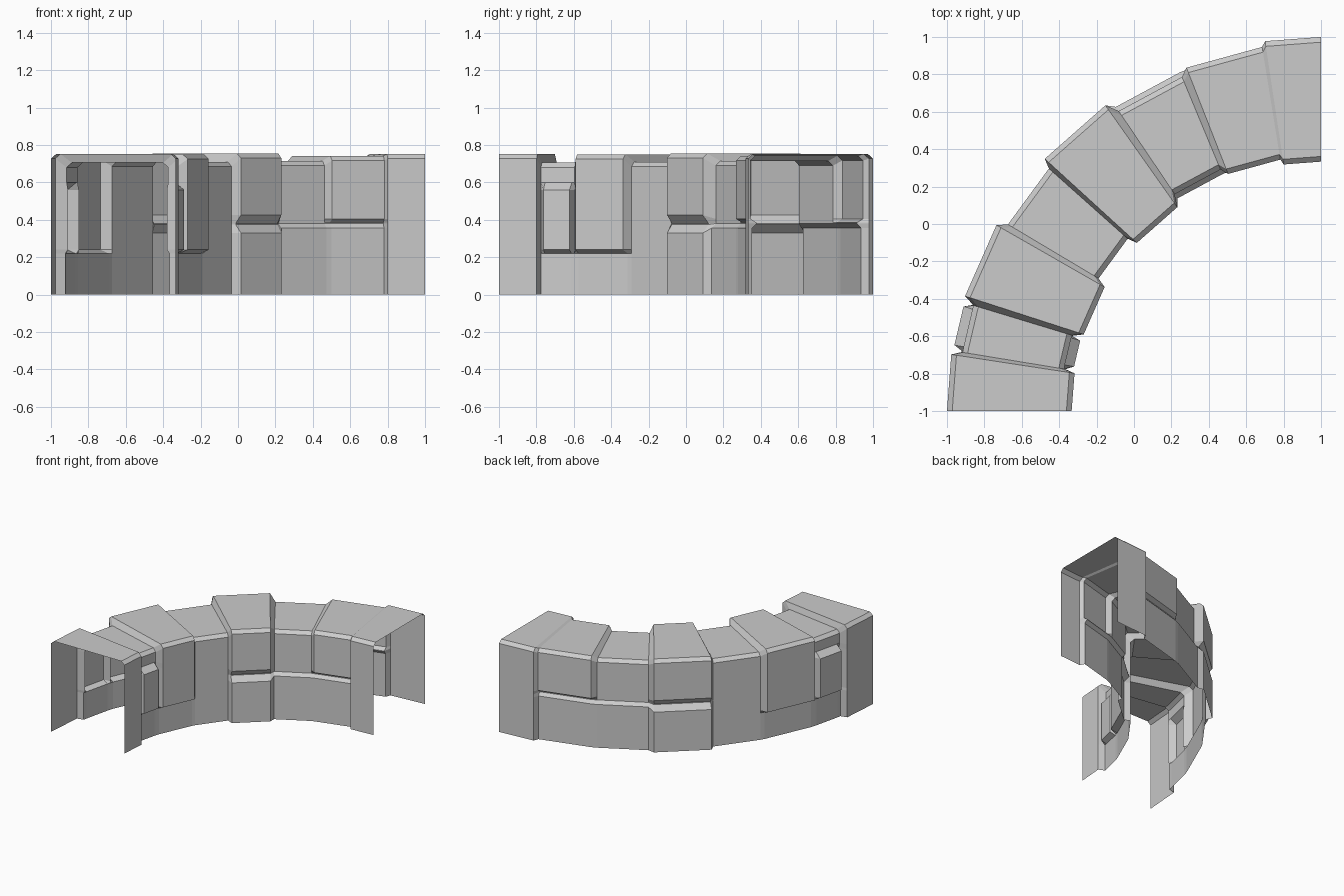
import bpy, bmesh
from math import sin, cos, radians

if "Cube" in bpy.data.objects:
    bpy.data.objects.remove(bpy.data.objects["Cube"])

# Quarter-circle block wall: an open shell lofted through half-width/height sections
CX, CY, MID = 1.0, -1.0, 1.6667
W = 0.3333      # half thickness of protruding blocks
N = 0.282       # half thickness of recessed wall
G = 0.268       # half thickness in joints

Z_LOW = [0, .22, .24, .56, .60]      # heights of low plinth and middle block
Z_MID = [0, .33, .375, .38, .425]    # heights of half-height joint
Z_LEDGE = [0, .355, .38, .385, .405]


def section(widths, zs, top, inset=.028):
    """Half profile: five wall points, then the chamfered top edge."""
    w = widths[-1]
    return list(zip(widths + [w, w - inset], zs + [top - .025, top]))


def plain(w, zs, top):
    return section([w] * 5, zs, top)


end_a = plain(W, Z_LOW, .752)
niche = section([N, N, G, G, .275], Z_LOW, .705)
niche_block = section([N, N, .325, .325, .275], Z_LOW, .705)
pillar = section([N, N, W, W, W], Z_LOW, .75)
joint_block = section([W, W, .295, .295, W], Z_MID, .755)
ledge_low = section([.295, .295, G, G, G], Z_LEDGE, .715)
ledge_high = section([.295, .295, .272, .272, .305], Z_LEDGE, .742)
end_b = plain(W, Z_LEDGE, .752)

# Stations along the arc: angle in degrees, section
stations = [
    (0, end_a), (8.7, end_a),
    (9.3, niche), (10.2, niche_block), (16.3, niche_block), (16.9, niche),
    (17.9, pillar), (29.8, pillar),
    (30.8, plain(N, Z_LOW, .71)), (41.7, plain(N, Z_MID, .71)),
    (42.4, joint_block), (54.8, joint_block),
    (56.0, ledge_low), (67.4, ledge_low),
    (68.6, ledge_high), (80.8, ledge_high),
    (81.4, end_b), (90, end_b),
]

bm = bmesh.new()
rings = []
for angle, half in stations:
    t = radians(angle)
    loop = [(MID + w, z) for w, z in half] + [(MID - w, z) for w, z in reversed(half)]
    rings.append([bm.verts.new((CX - r * cos(t), CY + r * sin(t), z)) for r, z in loop])
for a, b in zip(rings, rings[1:]):
    for i in range(len(a) - 1):
        bm.faces.new((a[i], b[i], b[i + 1], a[i + 1]))
bmesh.ops.recalc_face_normals(bm, faces=bm.faces)
# make the top point upwards
top = max(bm.faces, key=lambda f: f.calc_center_median().z)
if top.normal.z < 0:
    bmesh.ops.reverse_faces(bm, faces=bm.faces)

mesh = bpy.data.meshes.new("curved_block_wall")
bm.to_mesh(mesh)
bm.free()
bpy.context.collection.objects.link(bpy.data.objects.new("curved_block_wall", mesh))
